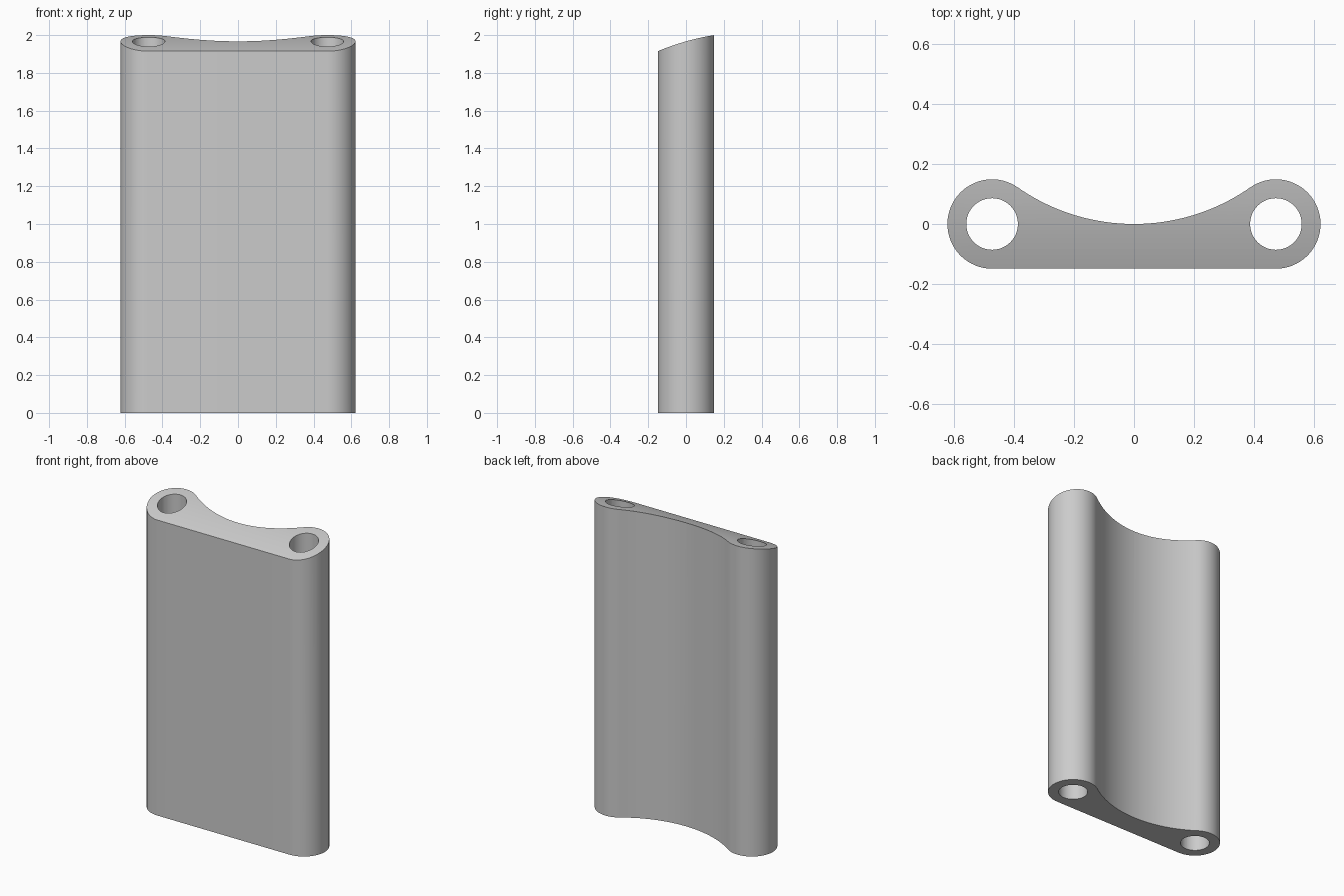
import bpy
import bmesh
from math import sin, cos, pi, atan2, radians
from mathutils import Vector

if "Cube" in bpy.data.objects:
    bpy.data.objects.remove(bpy.data.objects["Cube"])

LUG_X, LUG_R, HOLE_R = 0.473, 0.149, 0.086
# Radius of the rear hollow, touching the origin and tangent to both lugs
HOLLOW_R = (LUG_X ** 2 - LUG_R ** 2) / (2 * LUG_R)


def arc(cx, cy, r, start, end, steps):
    angles = [start + (end - start) * i / steps for i in range(steps + 1)]
    return [(cx + r * cos(a), cy + r * sin(a)) for a in angles]


def prism(name, points, offset):
    """Extrude a closed loop of 3D points by an offset vector."""
    bm = bmesh.new()
    face = bm.faces.new([bm.verts.new(p) for p in points])
    extruded = bmesh.ops.extrude_face_region(bm, geom=[face])["geom"]
    moved = [v for v in extruded if isinstance(v, bmesh.types.BMVert)]
    bmesh.ops.translate(bm, verts=moved, vec=Vector(offset))
    bmesh.ops.recalc_face_normals(bm, faces=bm.faces)
    mesh = bpy.data.meshes.new(name)
    bm.to_mesh(mesh)
    bm.free()
    obj = bpy.data.objects.new(name, mesh)
    bpy.context.collection.objects.link(obj)
    return obj


def combine(target, cutter, operation):
    """Apply a boolean and discard the cutter."""
    mod = target.modifiers.new("cut", "BOOLEAN")
    mod.object, mod.operation, mod.solver = cutter, operation, "EXACT"
    bpy.context.view_layer.objects.active = target
    bpy.ops.object.modifier_apply(modifier=mod.name)
    bpy.data.objects.remove(cutter)


# Plan outline: right half, then mirrored to the left
tangent = atan2(HOLLOW_R, -LUG_X)
half = arc(LUG_X, 0, LUG_R, -pi / 2, tangent, 40)
half += arc(0, HOLLOW_R, HOLLOW_R, tangent - pi, -pi / 2, 20)[1:]
outline = half + [(-x, y) for x, y in reversed(half[:-1])]
body = prism("panel_body", [(x, y, 0) for x, y in outline], (0, 0, 2.2))

# Side profile with the gently domed, sloping top
edge = 0.2
ys = [-edge + 2 * edge * i / 24 for i in range(25)]
side = [(-1, y, 1.967 + 0.285 * y - 0.43 * y * y) for y in ys]
side += [(-1, edge, -0.2), (-1, -edge, -0.2)]
combine(body, prism("top_cutter", side, (2, 0, 0)), "INTERSECT")

# Through holes in both lugs
for sx in (-1, 1):
    ring = arc(sx * LUG_X, 0, HOLE_R, 0, 2 * pi, 48)[:-1]
    hole = prism("hole_cutter", [(x, y, -0.5) for x, y in ring], (0, 0, 3))
    combine(body, hole, "DIFFERENCE")

# Plain grey finish
grey = bpy.data.materials.new("plain_grey")
grey.use_nodes = True
colour = (0.6, 0.6, 0.6, 1)
grey.diffuse_color = colour
grey.node_tree.nodes["Principled BSDF"].inputs["Base Color"].default_value = colour
body.data.materials.clear()
body.data.materials.append(grey)

bpy.ops.object.select_all(action="DESELECT")
body.select_set(True)
bpy.context.view_layer.objects.active = body
bpy.ops.object.shade_smooth_by_angle(angle=radians(30))
